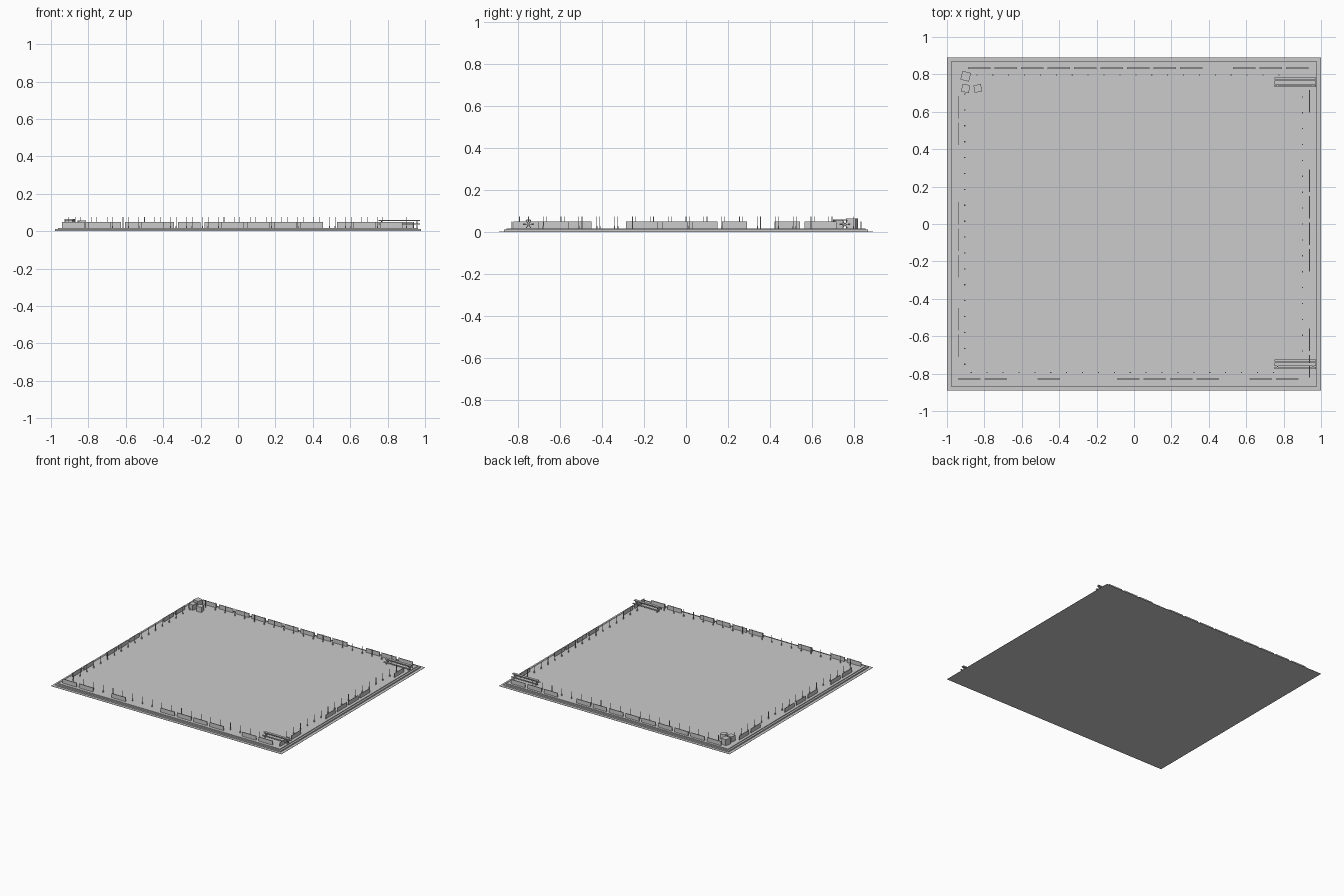
import bpy, bmesh, math
from mathutils import Matrix, Vector

if "Cube" in bpy.data.objects:
    bpy.data.objects.remove(bpy.data.objects["Cube"])

grey = bpy.data.materials.new("light grey")
grey.diffuse_color = (0.6, 0.6, 0.6, 1)
grey.use_nodes = True
grey.node_tree.nodes["Principled BSDF"].inputs["Base Color"].default_value = grey.diffuse_color


def boxes(name, items):
    """One object from boxes given as (centre, size, rotation matrix or None)."""
    bm = bmesh.new()
    for centre, size, rot in items:
        m = Matrix.Translation(Vector(centre))
        if rot:
            m = m @ rot
        bmesh.ops.create_cube(bm, size=1, matrix=m @ Matrix.Diagonal((*size, 1)))
    me = bpy.data.meshes.new(name)
    bm.to_mesh(me)
    bm.free()
    me.materials.append(grey)
    ob = bpy.data.objects.new(name, me)
    bpy.context.collection.objects.link(ob)
    return ob


FLOOR = 0.018

# Ground sheet and the stepped platform on it
boxes("ground", [((0, 0, 0.001), (2, 1.78, 0.002), None)])
boxes("platform_step", [((0, 0, 0.006), (1.955, 1.735, 0.012), None)])
boxes("platform_floor", [((0, 0, FLOOR / 2), (1.926, 1.708, FLOOR), None)])

# Wall panels: evenly pitched slots with some left empty
PITCH, LENGTH, TOP = 0.1417, 0.12, 0.05
H, Z = TOP - 0.01, (TOP + 0.01) / 2


def panels_x(name, y, start, slots):
    boxes(name, [((start + s * PITCH + LENGTH / 2, y, Z), (LENGTH, 0.006, H), None)
                 for s in slots])


def panels_y(name, x, start, slots):
    boxes(name, [((x, start - s * PITCH - LENGTH / 2, Z), (0.004, LENGTH, H), None)
                 for s in slots])


panels_x("back_panels", 0.833, -0.888, [0, 1, 2, 3, 4, 5, 6, 7, 8, 10, 11, 12])
panels_x("front_panels", -0.828, -0.94, [0, 1, 3, 6, 7, 8, 9, 11, 12])
panels_y("left_panels", -0.94, 0.684, [0, 1, 4, 5, 6, 8, 9])
panels_y("right_panels", 0.938, 0.716, [0, 3, 4, 5, 6, 9, 10])


# Thin posts inside the panels, each with a slightly wider foot
def posts(name, points):
    items = []
    for x, y in points:
        items.append(((x, y, 0.042), (0.003, 0.003, 0.066), None))
        items.append(((x, y, 0.022), (0.006, 0.006, 0.012), None))
    boxes(name, items)


STEP = 0.085
posts("back_posts", [(-0.84 + i * STEP, 0.797) for i in range(20)])
posts("front_posts", [(-0.87 + i * STEP, -0.793) for i in range(20)])
posts("left_posts", [(-0.905, -0.75 + i * STEP) for i in range(18)])
posts("right_posts", [(0.9, -0.68 + i * STEP) for i in range(17)])


# Long tables with a bench on each side and crossed legs at the ends
def table(name, y):
    x, length = 0.862, 0.22
    items = [((x, y, 0.0575), (length, 0.02, 0.005), None)]
    for s in (-1, 1):
        items.append(((x, y + s * 0.02, 0.039), (length, 0.011, 0.005), None))
        for end in (-0.095, 0.095):
            items.append(((x + end, y, 0.037), (0.006, 0.004, 0.046),
                          Matrix.Rotation(s * math.radians(32), 4, 'X')))
    for end in (-0.095, 0.095):
        items.append(((x + end, y, 0.035), (0.005, 0.05, 0.004), None))
    boxes(name, items)


table("back_table", 0.757)
table("front_table", -0.75)

# Crates in the back left corner
for name, x, y, size, turn in (("large_crate", -0.9, 0.79, 0.047, -14),
                               ("corner_crate", -0.9, 0.725, 0.042, -12),
                               ("side_crate", -0.835, 0.725, 0.04, 10)):
    boxes(name, [((x, y, FLOOR + size / 2), (size, size, size),
                  Matrix.Rotation(math.radians(turn), 4, 'Z'))])
